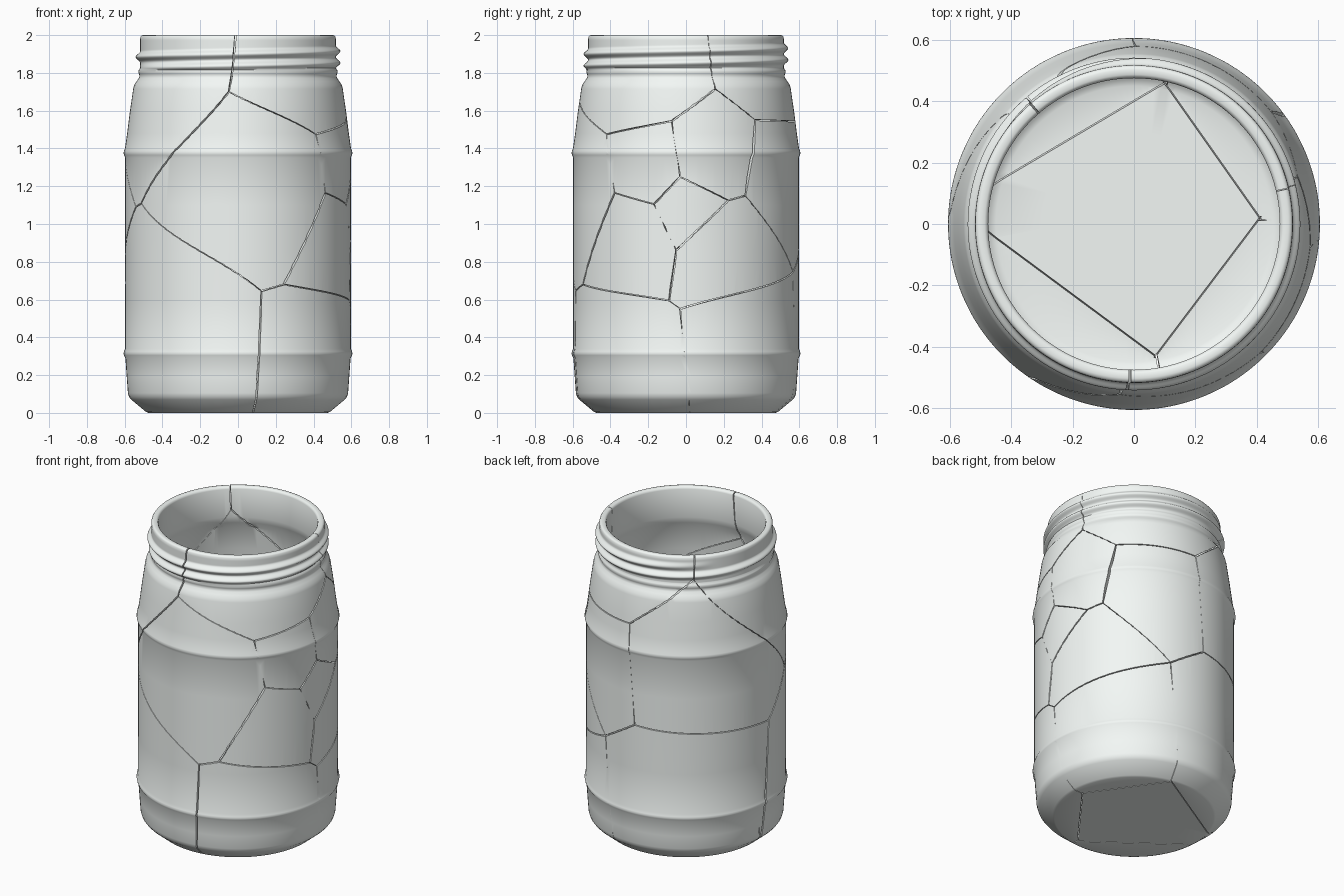
import bpy, bmesh
from math import sin, cos, radians, pi, atan2, degrees, hypot
from mathutils import Vector

if "Cube" in bpy.data.objects:
    bpy.data.objects.remove(bpy.data.objects["Cube"])

SEG = 128

# Jar wall: lathe profile (r, z), outside from the base up to the rim, then down the inside
outer = [(.15, 0), (.32, 0), (.475, 0), (.488, .006), (.565, .07), (.577, .085), (.583, .105),
         (.589, .19), (.596, .29), (.604, .305), (.606, .315), (.604, .325), (.598, .34),
         (.597, .6), (.597, .85), (.597, 1.1), (.597, 1.35), (.603, 1.365), (.606, 1.375),
         (.604, 1.387), (.598, 1.402), (.587, 1.48), (.573, 1.59), (.555, 1.715), (.55, 1.735),
         (.537, 1.755), (.526, 1.772), (.521, 1.783), (.524, 1.794), (.528, 1.805), (.525, 1.816)]
thread_rows = [(.518, 1.825 + .005 * i) for i in range(31)]
inner = [(.517, 1.99), (.511, 1.998), (.503, 2), (.487, 2), (.479, 1.995), (.475, 1.985),
         (.475, 1.8), (.485, 1.76), (.508, 1.72), (.53, 1.57), (.553, 1.38), (.553, 1.1),
         (.553, .85), (.553, .6), (.552, .33), (.54, .14), (.528, .11), (.47, .058),
         (.45, .05), (.3, .05), (.15, .05)]
profile = outer + thread_rows + inner


def thread_bump(deg, z):
    # Height of the screw thread that climbs anticlockwise around the neck
    total, best = 1.9, 0
    for k in range(3):
        turn = ((deg - 180) % 360) / 360 + k
        if turn > total:
            continue
        fade = min(1, turn * 6, (total - turn) * 6)
        d = abs(z - (1.822 + .062 * turn))
        if d < .031:
            best = max(best, fade * .024 * (.5 + .5 * cos(pi * d / .031)))
    return best


def polar(deg, z, r):
    return Vector((r * cos(radians(deg)), r * sin(radians(deg)), z))


def make_object(name, bm):
    bmesh.ops.recalc_face_normals(bm, faces=bm.faces)
    me = bpy.data.meshes.new(name)
    bm.to_mesh(me)
    bm.free()
    ob = bpy.data.objects.new(name, me)
    bpy.context.collection.objects.link(ob)
    return ob


bm = bmesh.new()
first, last = len(outer), len(outer) + len(thread_rows)
rings = []
for i, (r, z) in enumerate(profile):
    ring = []
    for s in range(SEG):
        a = 360 * s / SEG
        bump = thread_bump(a, z) if first <= i < last else 0
        ring.append(bm.verts.new(polar(a, z, r + bump)))
    rings.append(ring)
for lo, hi in zip(rings, rings[1:]):
    for s in range(SEG):
        t = (s + 1) % SEG
        bm.faces.new((lo[s], lo[t], hi[t], hi[s]))
for ring, z in ((rings[0], 0), (rings[-1], .05)):
    c = bm.verts.new((0, 0, z))
    for s in range(SEG):
        bm.faces.new((c, ring[s], ring[(s + 1) % SEG]))
jar = make_object("jar_shard", bm)

# Pale grey-white colour
mat = bpy.data.materials.new("pale_glass")
mat.diffuse_color = (.9, .94, .92, 1)
mat.use_nodes = True
mat.node_tree.nodes["Principled BSDF"].inputs["Base Color"].default_value = mat.diffuse_color
jar.data.materials.append(mat)

# Crack junctions on the wall: (angle in degrees, height)
N = dict(T1=(-91, 2.05), t1=(-93, 1.83), A=(-95, 1.70), B=(-45.5, 1.475), C=(-149, 1.11),
         C2=(-155, 1.09), D=(-78, .645), E=(-66, .68), F=(-39.3, 1.165), G=(-80.7, -.05),
         H=(-7.5, 1.545), I=(-16.5, 1.105), J=(-8.6, .595), T2=(12.5, 2.05), t2=(14.5, 1.83),
         K=(16.3, 1.715), L=(39.3, 1.55), M=(89.5, 1.54), N=(-3, 1.25), O=(31.8, 1.15),
         P=(22, 1.125), Q=(-5, .86), S=(-3, .55), U=(2.8, -.05), V=(71.5, .745), R=(77.7, -.05),
         W=(130, 1.85), T3=(131, 2.05), X=(94, .89), Y=(181, .84), Z=(175, -.05))
edges = """T1-t1 t1-A A-B A-C C-C2 C-D D-E D-G B-F F-E F-I B-H E-J J-S T2-t2 t2-K K-H K-L H-N N-I
N-P P-O O-L I-Q P-Q Q-J S-V S-U O-V L-M M-W M-X X-V X-Y V-R W-T3 W-C2 C2-Y Y-Z""".split()
depth = {"D-G": .43, "S-U": .405, "V-R": .465, "Y-Z": .53}   # how far wall cracks reach inwards
HALF = .0028

cut = bmesh.new()


def sheet(rows):
    # Thin closed sheet swept through rows of four corners
    vs = [[cut.verts.new(p) for p in row] for row in rows]
    for a, b in zip(vs, vs[1:]):
        for k in range(4):
            cut.faces.new((a[k], a[(k + 1) % 4], b[(k + 1) % 4], b[k]))
    cut.faces.new(vs[0][::-1])
    cut.faces.new(vs[-1])


# Wall cracks
for e in edges:
    (a0, z0), (a1, z1) = (N[k] for k in e.split("-"))
    if a1 - a0 > 180:
        a1 -= 360
    if a0 - a1 > 180:
        a1 += 360
    span = a1 - a0
    steps = max(1, int(abs(span) / 4))
    du, dz = radians(span) * .58, z1 - z0
    ln = hypot(du, dz)
    ext = .003 / ln
    oa, oz = degrees(-dz / ln * HALF / .58), du / ln * HALF
    ri = depth.get(e, .42)
    rows = []
    for i in range(steps + 1):
        t = -ext + (1 + 2 * ext) * i / steps
        # straight chord pushed out radially to the wall
        p = polar(a0, 0, 1).lerp(polar(a1, 0, 1), t)
        a, z = degrees(atan2(p.y, p.x)), z0 + dz * t
        rows.append([polar(a - oa, z - oz, ri), polar(a - oa, z - oz, .66),
                     polar(a + oa, z + oz, .66), polar(a + oa, z + oz, ri)])
    sheet(rows)

# Base cracks around the four-cornered bottom shard, leaning so they are not see-through
corners = [Vector(p) for p in ((.41, .02), (.1, .46), (-.585, .055), (.07, -.43))]
for p, q in zip(corners, corners[1:] + corners[:1]):
    d = (q - p).normalized()
    side = Vector((-d.y, d.x))
    n, lean = side * .002, side * .015
    rows = []
    for c in (p - d * .006, q + d * .006):
        lo, hi = c - lean, c + lean
        rows.append([(*(lo - n), -.06), (*(lo + n), -.06), (*(hi + n), .16), (*(hi - n), .16)])
    sheet(rows)
cutter = make_object("crack_cutter", cut)
cutter.hide_render = True

# Cut the cracks through the wall
mod = jar.modifiers.new("cracks", 'BOOLEAN')
mod.operation = 'DIFFERENCE'
mod.solver = 'EXACT'
mod.use_self = True
mod.object = cutter
bpy.context.view_layer.objects.active = jar
jar.select_set(True)
bpy.ops.object.modifier_apply(modifier="cracks")
bpy.data.objects.remove(cutter)

# Split into shards and smooth them
bpy.ops.object.mode_set(mode='EDIT')
bpy.ops.mesh.select_all(action='SELECT')
bpy.ops.mesh.separate(type='LOOSE')
bpy.ops.object.mode_set(mode='OBJECT')
bpy.ops.object.select_all(action='SELECT')
bpy.ops.object.shade_smooth_by_angle(angle=radians(50))
